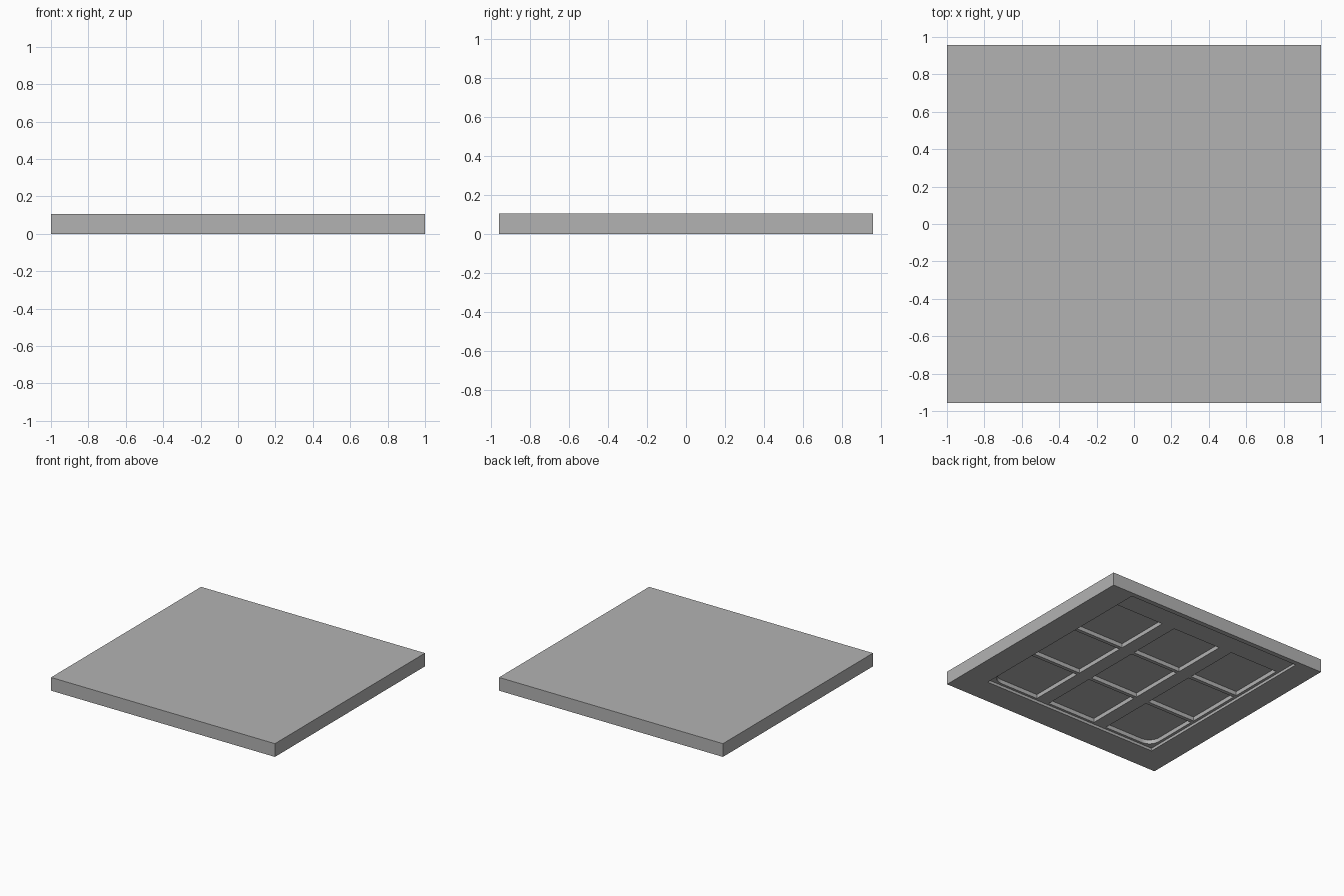
import bpy
import bmesh
from math import cos, sin, pi

cube = bpy.data.objects.get("Cube")
if cube:
    bpy.data.objects.remove(cube, do_unlink=True)

HALF_X, HALF_Y, HEIGHT = 1.0, 0.957, 0.107
RECESS_X, RECESS_FRONT, RECESS_BACK = 0.79, -0.74, 0.917
RECESS_DEPTH, POCKET_DEPTH = 0.022, 0.055
CELL_X, CELL_Y = 0.435, 0.46
PITCH_X, PITCH_Y = 0.55, 0.49
CORNER = 0.09

grey = bpy.data.materials.new("plain grey")
grey.use_nodes = True
colour = (0.45, 0.45, 0.45, 1)
grey.diffuse_color = colour
grey.node_tree.nodes["Principled BSDF"].inputs["Base Color"].default_value = colour


def prism(name, outline, z0, z1):
    """Extrude a counter-clockwise outline from z0 to z1."""
    bm = bmesh.new()
    face = bm.faces.new([bm.verts.new((x, y, z0)) for x, y in outline])
    top = bmesh.ops.extrude_face_region(bm, geom=[face])["geom"]
    for v in top:
        if isinstance(v, bmesh.types.BMVert):
            v.co.z = z1
    bmesh.ops.recalc_face_normals(bm, faces=bm.faces)
    mesh = bpy.data.meshes.new(name)
    bm.to_mesh(mesh)
    bm.free()
    mesh.materials.append(grey)
    obj = bpy.data.objects.new(name, mesh)
    bpy.context.collection.objects.link(obj)
    return obj


def rectangle(x0, x1, y0, y1, round_left=0, round_right=0):
    """Rectangle whose two front corners may be rounded."""
    def arc(cx, cy, r, start):
        if not r:
            return [(cx, cy)]
        return [(cx + r * cos(start + i * pi / 16), cy + r * sin(start + i * pi / 16))
                for i in range(9)]
    left = arc(x0 + round_left, y0 + round_left, round_left, pi)
    right = arc(x1 - round_right, y0 + round_right, round_right, 1.5 * pi)
    return left + right + [(x1, y1), (x0, y1)]


def carve(target, cutter):
    mod = target.modifiers.new(cutter.name, "BOOLEAN")
    mod.operation = "DIFFERENCE"
    mod.solver = "EXACT"
    mod.object = cutter
    cutter.hide_render = True
    cutter.hide_viewport = True
    cutter.display_type = "WIRE"


# Slab
slab = prism("slab", rectangle(-HALF_X, HALF_X, -HALF_Y, HALF_Y), 0, HEIGHT)

# Shallow recess in the underside, reaching nearly to the back edge
recess = prism("recess_cutter",
               rectangle(-RECESS_X, RECESS_X, RECESS_FRONT, RECESS_BACK),
               -0.1, RECESS_DEPTH)
carve(slab, recess)

# Three by three deeper pockets, rounded at the two outer front corners
for col in (-1, 0, 1):
    for row in (-1, 0, 1):
        cx, cy = col * PITCH_X, row * PITCH_Y
        outline = rectangle(cx - CELL_X / 2, cx + CELL_X / 2,
                            cy - CELL_Y / 2, cy + CELL_Y / 2,
                            CORNER if (col, row) == (-1, -1) else 0,
                            CORNER if (col, row) == (1, -1) else 0)
        carve(slab, prism("pocket_cutter", outline, -0.1, POCKET_DEPTH))

# Apply the cuts and drop the cutters
graph = bpy.context.evaluated_depsgraph_get()
cut_mesh = bpy.data.meshes.new_from_object(slab.evaluated_get(graph))
cutters = [m.object for m in slab.modifiers]
slab.modifiers.clear()
slab.data = cut_mesh
for c in cutters:
    bpy.data.objects.remove(c, do_unlink=True)
